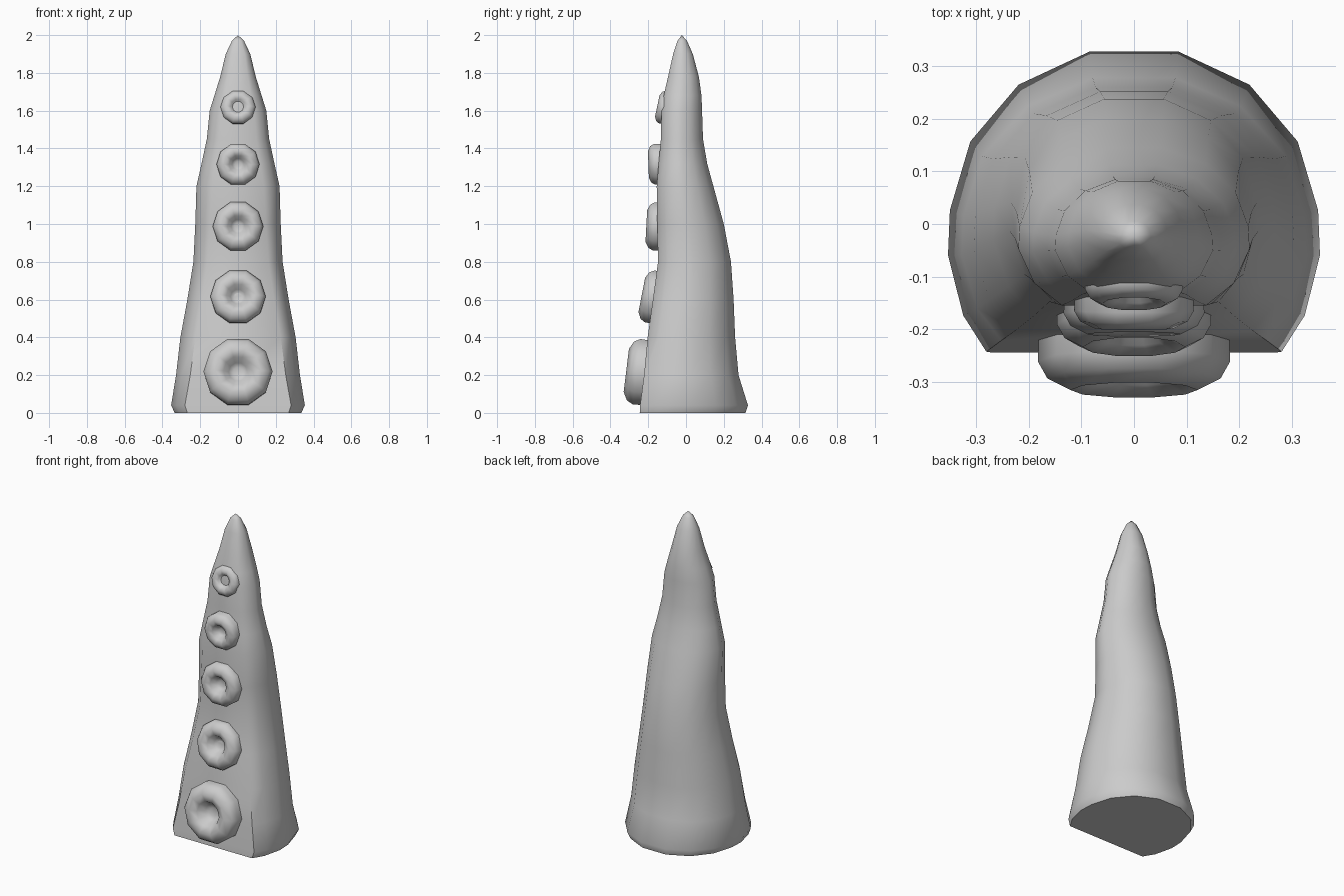
import bpy, bmesh, math
from mathutils import Matrix, Vector

if "Cube" in bpy.data.objects:
    bpy.data.objects.remove(bpy.data.objects["Cube"])


def finish(bm, name, angle):
    bmesh.ops.recalc_face_normals(bm, faces=bm.faces)
    me = bpy.data.meshes.new(name)
    bm.to_mesh(me)
    bm.free()
    ob = bpy.data.objects.new(name, me)
    bpy.context.collection.objects.link(ob)
    bpy.ops.object.select_all(action='DESELECT')
    ob.select_set(True)
    bpy.context.view_layer.objects.active = ob
    bpy.ops.object.shade_smooth_by_angle(angle=math.radians(angle))
    return ob


def bridge(bm, a, b):
    n = len(a)
    for i in range(n):
        bm.faces.new((a[i], a[(i + 1) % n], b[(i + 1) % n], b[i]))


# Tapering body: D-shaped sections given as z, half width, front y, back y
SECTIONS = [
    (0.00, .335, -.245, .315), (0.04, .354, -.243, .328), (0.20, .328, -.222, .278),
    (0.40, .305, -.203, .260), (0.60, .268, -.175, .252), (0.80, .236, -.148, .238),
    (1.00, .226, -.152, .200), (1.20, .220, -.155, .145), (1.32, .193, -.145, .112),
    (1.45, .165, -.133, .090), (1.60, .150, -.130, .085), (1.68, .125, -.118, .082),
    (1.78, .094, -.095, .068), (1.90, .065, -.068, .036), (1.97, .032, -.045, .005)]
# Half outline from front corner to back: width fraction, depth fraction
HALF = [(.80, 0), (.92, .12), (1, .32), (.99, .47), (.88, .70), (.62, .89), (.24, 1)]

bm = bmesh.new()
rings = []
for z, w, f, b in SECTIONS:
    k = min(1, z / 1.7)                      # corners soften towards the tip
    half = [(HALF[0][0] - .25 * k, 0), (HALF[1][0] - .08 * k, .12 + .03 * k)]
    half += [(x, t + .08 * k * (1 - t)) for x, t in HALF[2:]]
    outline = [(0, 0)] + half + [(-x, t) for x, t in reversed(half)]
    rings.append([bm.verts.new((x * w, f + t * (b - f), z)) for x, t in outline])
for lo, hi in zip(rings, rings[1:]):
    bridge(bm, lo, hi)
bm.faces.new(rings[0])
tip = bm.verts.new((0, -.022, 2.0))
top = rings[-1]
for i in range(len(top)):
    bm.faces.new((top[i], top[(i + 1) % len(top)], tip))
finish(bm, "tentacle_body", 50)

# Suckers: height, radius, face y, backward tilt, rim thickness
SUCKERS = [(.225, .183, -.316, 7, .15), (.625, .147, -.234, 11, .11),
           (.99, .134, -.210, 3, .10), (1.315, .114, -.199, -2, .10),
           (1.625, .093, -.152, 12, .08)]
SIDES = 10
for n, (z, r, y, tilt, depth) in enumerate(SUCKERS, 1):
    # Lathe profile: radius, distance behind the face
    prof = [(.98 * r, depth), (r, .30 * r), (.90 * r, .12 * r), (.66 * r, 0),
            (.42 * r, .10 * r), (.27 * r, .36 * r), (.14 * r, .42 * r)]
    mat = Matrix.Translation((0, y, z)) @ Matrix.Rotation(math.radians(-tilt), 4, 'X')
    bm = bmesh.new()
    loops = []
    for pr, d in prof:
        loops.append([bm.verts.new(mat @ Vector((pr * math.cos(a), d, pr * math.sin(a))))
                      for a in (2 * math.pi * i / SIDES for i in range(SIDES))])
    for a, b in zip(loops, loops[1:]):
        bridge(bm, a, b)
    bm.faces.new(loops[0])
    bm.faces.new(loops[-1])
    finish(bm, f"sucker_{n}", 55)
